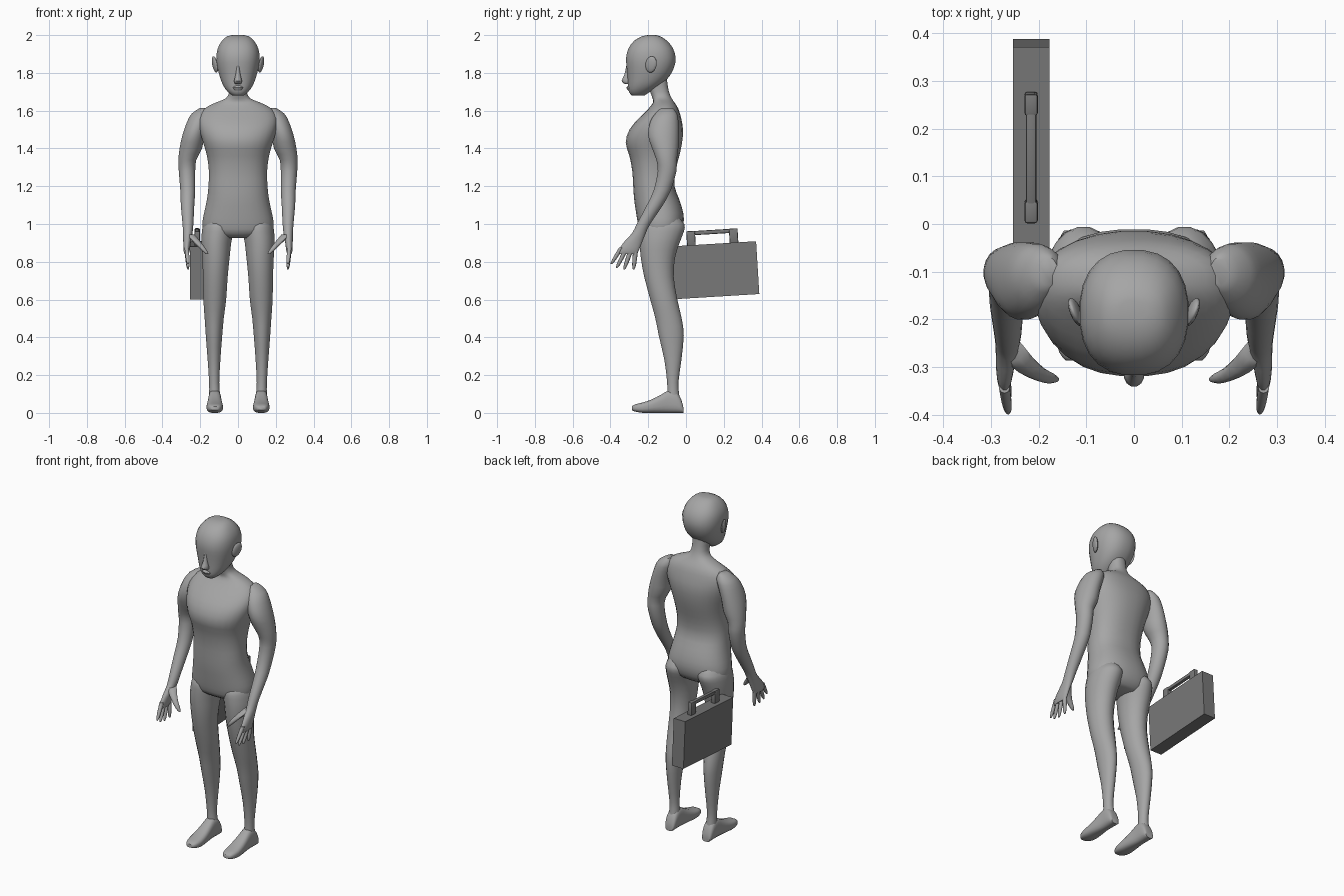
import bpy, bmesh, math
from mathutils import Matrix, Vector

if "Cube" in bpy.data.objects:
    bpy.data.objects.remove(bpy.data.objects["Cube"])


def material(name, v):
    m = bpy.data.materials.new(name)
    m.diffuse_color = (v, v, v, 1)
    m.use_nodes = True
    m.node_tree.nodes["Principled BSDF"].inputs["Base Color"].default_value = m.diffuse_color
    return m


BODY = material("light grey", 0.38)
CASE = material("dark grey", 0.19)


def finish(bm, name, mat, mirror=False, angle=50):
    bmesh.ops.recalc_face_normals(bm, faces=bm.faces)
    me = bpy.data.meshes.new(name)
    bm.to_mesh(me)
    bm.free()
    me.materials.append(mat)
    ob = bpy.data.objects.new(name, me)
    bpy.context.collection.objects.link(ob)
    bpy.ops.object.select_all(action='DESELECT')
    ob.select_set(True)
    bpy.context.view_layer.objects.active = ob
    bpy.ops.object.shade_smooth_by_angle(angle=math.radians(angle))
    if mirror:
        ob.modifiers.new("mirror", 'MIRROR').use_mirror_merge = False
    return ob


def smooth_path(rows, steps):
    """Catmull-Rom interpolation through the cross-section rows."""
    out = []
    for i in range(len(rows) - 1):
        p0, p1 = rows[max(i - 1, 0)], rows[i]
        p2, p3 = rows[i + 1], rows[min(i + 2, len(rows) - 1)]
        for s in range(steps):
            t = s / steps
            out.append([0.5 * (2 * b + (c - a) * t + (2 * a - 5 * b + 4 * c - d) * t * t
                               + (3 * b - a - 3 * c + d) * t ** 3)
                        for a, b, c, d in zip(p0, p1, p2, p3)])
    return out + [list(rows[-1])]


def spow(v, p):
    return math.copysign(abs(v) ** p, v)


def loft(bm, rows, sides=20, power=2.0, steps=2, along_y=False):
    """Rows are (position, centre x, low, high, half width); low/high is the
    extent in y, or in z when the loft runs along y."""
    rings = []
    for pos, cx, lo, hi, rx in smooth_path(rows, steps):
        ring = []
        for k in range(sides):
            a = 2 * math.pi * (k + 0.5) / sides
            u = cx + rx * spow(math.cos(a), 2 / power)
            v = (lo + hi) / 2 + (hi - lo) / 2 * spow(math.sin(a), 2 / power)
            ring.append(bm.verts.new((u, pos, max(v, 0)) if along_y else (u, v, pos)))
        rings.append(ring)
    for r0, r1 in zip(rings, rings[1:]):
        for k in range(sides):
            n = (k + 1) % sides
            bm.faces.new((r0[k], r0[n], r1[n], r1[k]))
    bm.faces.new(rings[0])
    bm.faces.new(rings[-1])


# Torso and neck
bm = bmesh.new()
loft(bm, [(z, 0, f, b, w) for z, f, b, w in [
    (.925, -.20, -.06, .11), (.95, -.24, -.03, .175), (1.0, -.255, -.012, .19),
    (1.06, -.265, -.014, .18), (1.13, -.275, -.035, .165), (1.2, -.28, -.06, .157),
    (1.28, -.285, -.055, .155), (1.36, -.30, -.035, .165), (1.43, -.32, -.02, .185),
    (1.5, -.30, -.015, .205), (1.56, -.25, -.025, .21), (1.61, -.20, -.04, .18),
    (1.642, -.175, -.06, .12), (1.665, -.177, -.075, .065), (1.70, -.19, -.09, .047),
    (1.76, -.21, -.10, .047), (1.80, -.22, -.10, .045)]], 28, 2.3)
finish(bm, "torso", BODY)

# Head with nose
bm = bmesh.new()
loft(bm, [(z, 0, f, b, w) for z, f, b, w in [
    (1.68, -.288, -.22, .03), (1.70, -.303, -.19, .055), (1.735, -.307, -.135, .08),
    (1.78, -.31, -.088, .097), (1.83, -.315, -.062, .11), (1.88, -.318, -.054, .115),
    (1.93, -.305, -.068, .108), (1.97, -.275, -.10, .085), (1.993, -.235, -.135, .058),
    (2.0, -.20, -.16, .03)]], 24, 2.35)
loft(bm, [(1.84, 0, -.316, -.29, .008), (1.79, 0, -.327, -.29, .013),
          (1.757, 0, -.342, -.29, .022), (1.742, 0, -.325, -.29, .016)], 12)
# Lips
loft(bm, [(1.735, 0, -.305, -.28, .02), (1.722, 0, -.316, -.28, .028),
          (1.708, 0, -.308, -.28, .02)], 12)
finish(bm, "head", BODY)

# Ears
bm = bmesh.new()
bmesh.ops.create_uvsphere(
    bm, u_segments=14, v_segments=8, radius=1,
    matrix=Matrix.Translation((.122, -.185, 1.845)) @ Matrix.Rotation(math.radians(-18), 4, 'Z')
    @ Matrix.Rotation(math.radians(-15), 4, 'X') @ Matrix.Rotation(math.radians(8), 4, 'Y')
    @ Matrix.Diagonal((.011, .031, .045, 1)))
finish(bm, "ears", BODY, True)

# Arms running down into the palms
bm = bmesh.new()
loft(bm, [(z, x, y - ry, y + ry, rx) for z, x, y, rx, ry in [
    (1.615, .18, -.10, .02, .03), (1.585, .195, -.105, .05, .058),
    (1.54, .213, -.115, .058, .076), (1.47, .235, -.12, .06, .082),
    (1.40, .25, -.11, .06, .07), (1.34, .268, -.103, .048, .055),
    (1.28, .27, -.10, .044, .05), (1.18, .266, -.125, .04, .046),
    (1.10, .267, -.165, .036, .043), (1.0, .265, -.225, .029, .036),
    (.95, .266, -.25, .025, .037), (.90, .27, -.283, .02, .05),
    (.86, .272, -.303, .017, .054), (.84, .272, -.307, .011, .048)]], 20)
finish(bm, "arms", BODY, True)

# Fingers and thumbs
bm = bmesh.new()
for y0, z0, y1, z1 in [(-.342, .875, -.396, .787), (-.318, .865, -.367, .767),
                       (-.293, .86, -.327, .76), (-.267, .86, -.277, .76)]:
    rows = []
    for t, r in [(0, .013), (.5, .012), (.85, .009), (1, .004)]:
        y, z = y0 + (y1 - y0) * t, z0 + (z1 - z0) * t
        rows.append((z, .272 - .008 * t, y - r, y + r, r * .9))
    loft(bm, rows, 10)
loft(bm, [(z, x, y - r, y + r, r * 1.2) for z, x, y, r in [
    (.945, .258, -.265, .024), (.915, .228, -.295, .02), (.885, .199, -.315, .015),
    (.86, .178, -.323, .012), (.842, .164, -.326, .006)]], 10)
finish(bm, "fingers", BODY, True)

# Legs
bm = bmesh.new()
loft(bm, [
    (1.05, .10, -.20, -.05, .055), (1.0, .104, -.24, -.008, .08),
    (.96, .108, -.247, -.01, .084), (.90, .115, -.247, -.033, .08),
    (.82, .117, -.24, -.057, .073), (.72, .12, -.222, -.064, .066),
    (.60, .123, -.19, -.045, .061), (.50, .126, -.163, -.022, .051),
    (.41, .127, -.145, -.011, .044), (.28, .127, -.115, -.024, .034),
    (.16, .126, -.10, -.04, .027), (.10, .124, -.10, -.036, .029),
    (.05, .123, -.10, -.03, .03)], 20)
finish(bm, "legs", BODY, True)

# Feet
bm = bmesh.new()
loft(bm, [(y, .123, lo, hi, w) for y, lo, hi, w in [
    (-.287, .014, .034, .02), (-.27, .007, .045, .034), (-.23, 0, .055, .043),
    (-.18, 0, .072, .042), (-.13, 0, .098, .037), (-.09, 0, .12, .034),
    (-.05, 0, .11, .034), (-.025, 0, .07, .031), (-.014, 0, .03, .024)]],
    20, 2.8, along_y=True)
finish(bm, "feet", BODY, True)

# Briefcase and handle share one tilted frame
FRAME = Matrix.Translation((-.216, .15, .755)) @ Matrix.Rotation(math.radians(3.5), 4, 'X')


def box(bm, centre, size):
    bmesh.ops.create_cube(bm, size=1, matrix=FRAME @ Matrix.Translation(Vector(centre))
                          @ Matrix.Diagonal((*size, 1)))


bm = bmesh.new()
box(bm, (0, 0, 0), (.077, .46, .28))
finish(bm, "briefcase", CASE, angle=30)

bm = bmesh.new()
for s in (-1, 1):
    box(bm, (0, s * .113, .175), (.028, .046, .08))
box(bm, (0, 0, .203), (.022, .2, .022))
bmesh.ops.bevel(bm, geom=bm.edges[:], offset=.006, segments=2, affect='EDGES', profile=.5)
finish(bm, "briefcase_handle", CASE, angle=30)
